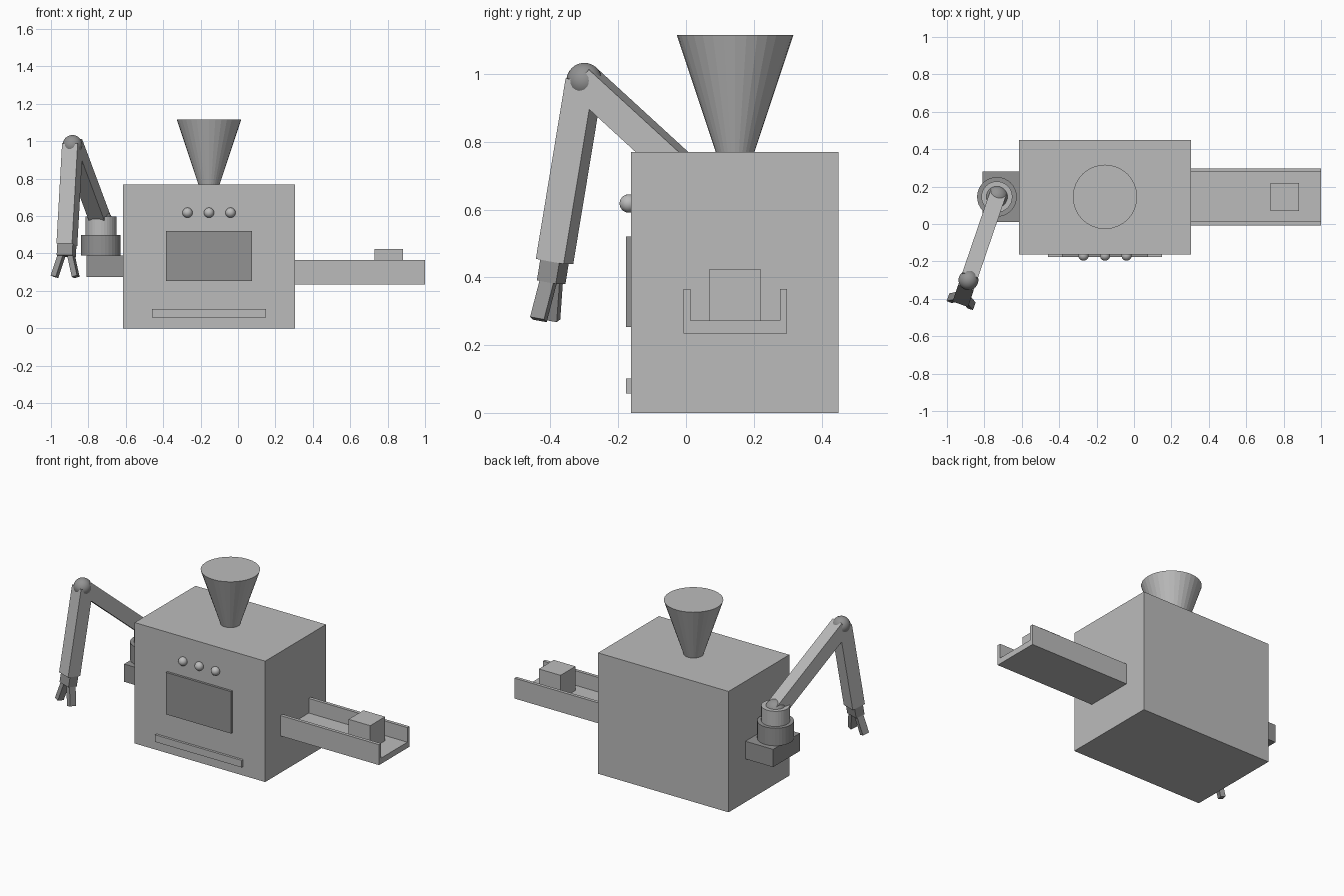
import bpy, bmesh, math
from mathutils import Vector, Matrix

if "Cube" in bpy.data.objects:
    bpy.data.objects.remove(bpy.data.objects["Cube"])


def material(name, value):
    m = bpy.data.materials.new(name)
    m.diffuse_color = (value, value, value, 1)
    m.use_nodes = True
    m.node_tree.nodes["Principled BSDF"].inputs["Base Color"].default_value = m.diffuse_color
    return m


LIGHT = material("light_grey", 0.50)
DARK = material("dark_grey", 0.29)


def finish(bm, name, mat, smooth=False):
    bmesh.ops.recalc_face_normals(bm, faces=bm.faces)
    me = bpy.data.meshes.new(name)
    bm.to_mesh(me)
    bm.free()
    me.materials.append(mat)
    if smooth:
        me.shade_smooth()
    ob = bpy.data.objects.new(name, me)
    bpy.context.collection.objects.link(ob)
    return ob


def box(name, lo, hi, mat):
    lo, hi = Vector(lo), Vector(hi)
    bm = bmesh.new()
    bmesh.ops.create_cube(bm, size=1, matrix=Matrix.Translation((lo + hi) / 2)
                          @ Matrix.Diagonal((*(hi - lo), 1)))
    return finish(bm, name, mat)


def cone(name, x, y, z0, z1, r0, r1, mat):
    bm = bmesh.new()
    bmesh.ops.create_cone(bm, cap_ends=True, segments=32, radius1=r0, radius2=r1,
                          depth=z1 - z0, matrix=Matrix.Translation((x, y, (z0 + z1) / 2)))
    return finish(bm, name, mat)


def ball(name, centre, r, mat):
    bm = bmesh.new()
    bmesh.ops.create_uvsphere(bm, u_segments=32, v_segments=16, radius=r,
                              matrix=Matrix.Translation(centre))
    return finish(bm, name, mat, True)


def beam(name, a, b, side, width, depth, mat):
    """Box running from a to b, with its width along the side direction."""
    z = (b - a).normalized()
    x = (side - side.dot(z) * z).normalized()
    rot = Matrix((x, z.cross(x), z)).transposed().to_4x4()
    bm = bmesh.new()
    bmesh.ops.create_cube(bm, size=1, matrix=Matrix.Translation((a + b) / 2) @ rot
                          @ Matrix.Diagonal((width, depth, (b - a).length, 1)))
    return finish(bm, name, mat)


# Oven body with window, slot and knobs
box("body", (-0.615, -0.162, 0), (0.305, 0.45, 0.77), LIGHT)
box("window", (-0.385, -0.177, 0.253), (0.075, -0.16, 0.52), DARK)
box("front_slot", (-0.46, -0.177, 0.057), (0.15, -0.16, 0.102), LIGHT)
for i, x in enumerate((-0.27, -0.155, -0.04)):
    ball(f"knob_{i + 1}", (x, -0.169, 0.618), 0.027, LIGHT)

# Hopper on top
cone("hopper", -0.155, 0.145, 0.77, 1.115, 0.057, 0.172, LIGHT)

# Conveyor channel: a U profile drawn out along x
y0, y1, t = -0.008, 0.298, 0.021
profile = [(y0, .235), (y1, .235), (y1, .365), (y1 - t, .365),
           (y1 - t, .272), (y0 + t, .272), (y0 + t, .365), (y0, .365)]
bm = bmesh.new()
face = bm.faces.new([bm.verts.new((0.305, y, z)) for y, z in profile])
ext = bmesh.ops.extrude_face_region(bm, geom=[face])
bmesh.ops.translate(bm, vec=(0.695, 0, 0),
                    verts=[v for v in ext["geom"] if isinstance(v, bmesh.types.BMVert)])
finish(bm, "conveyor", LIGHT)
box("cargo_block", (0.73, 0.07, 0.272), (0.883, 0.22, 0.425), LIGHT)

# Arm mount and turntable
box("arm_mount", (-0.81, 0.01, 0.275), (-0.615, 0.28, 0.388), DARK)
cone("turntable", -0.733, 0.145, 0.388, 0.50, 0.106, 0.106, DARK)
cone("shoulder_post", -0.733, 0.145, 0.50, 0.597, 0.083, 0.083, LIGHT)

# Jointed arm
shoulder = Vector((-0.733, 0.145, 0.572))
elbow = Vector((-0.885, -0.30, 0.98))
wrist = Vector((-0.915, -0.388, 0.447))
side = Vector((0.946, -0.323, 0))
ball("shoulder_joint", shoulder, 0.062, DARK)
ball("elbow_joint", elbow, 0.053, DARK)
beam("upper_arm", shoulder, elbow, side, 0.088, 0.088, LIGHT)
beam("forearm", elbow, wrist, side, 0.088, 0.088, LIGHT)

# Gripper with two splayed fingers
axis = (wrist - elbow).normalized()
palm_end = wrist + axis * 0.062
beam("palm", wrist, palm_end, side, 0.088, 0.06, DARK)
for sign, label in ((-1, "left"), (1, "right")):
    root = palm_end + side * sign * 0.025 - axis * 0.01
    tip = palm_end + side * sign * 0.06 + axis * 0.112
    beam(f"{label}_finger", root, tip, side, 0.03, 0.044, DARK)
